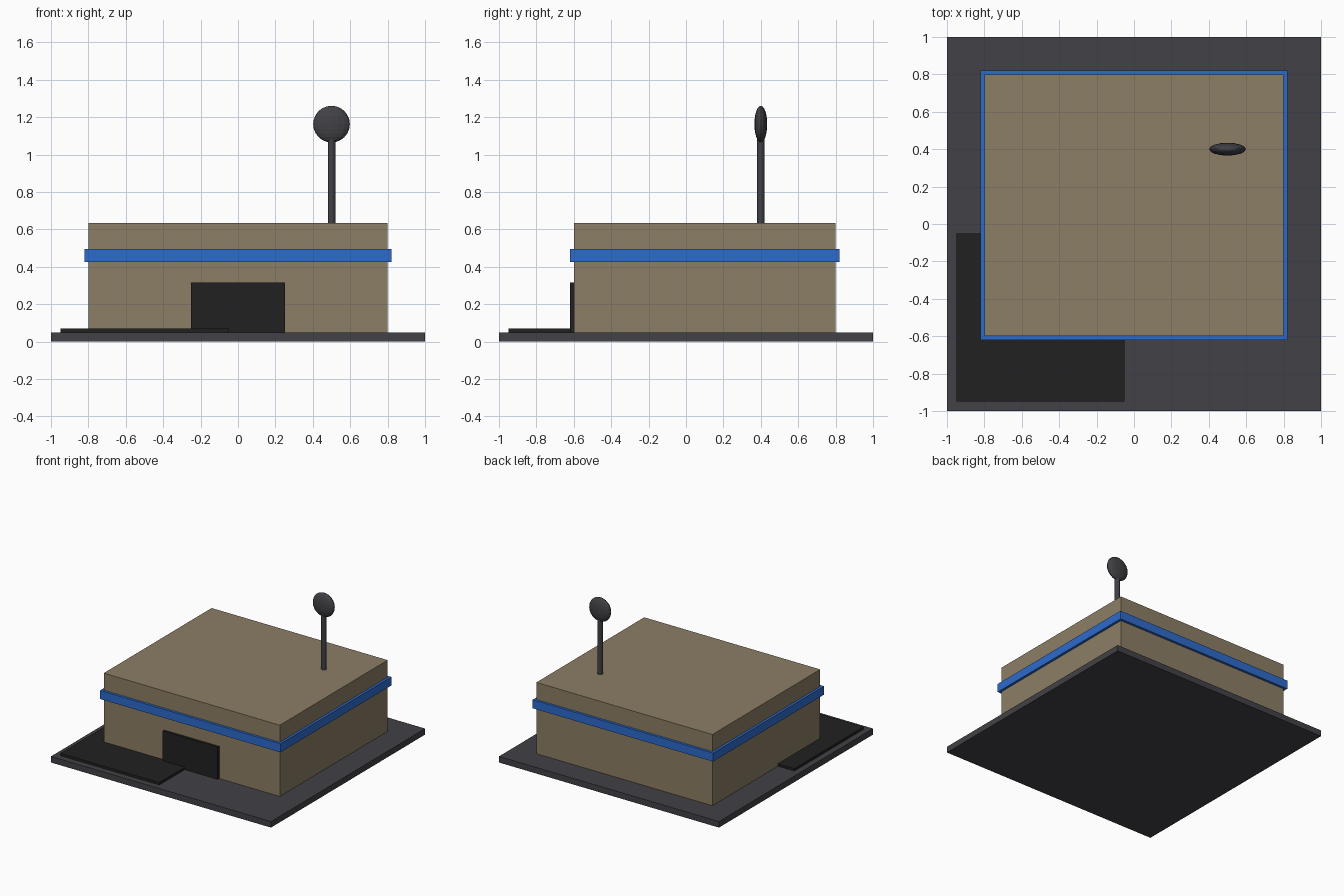
import bpy

cube = bpy.data.objects.get("Cube")
if cube:
    bpy.data.objects.remove(cube, do_unlink=True)


def material(name, color):
    mat = bpy.data.materials.new(name)
    mat.use_nodes = True
    rgba = (*color, 1)
    mat.diffuse_color = rgba
    mat.node_tree.nodes["Principled BSDF"].inputs["Base Color"].default_value = rgba
    return mat


tan = material("tan wall", (0.262, 0.209, 0.130))
blue = material("blue trim", (0.027, 0.147, 0.61))
grey = material("dark grey", (0.054, 0.053, 0.061))
black = material("near black", (0.015, 0.015, 0.015))


def finish(name, mat):
    obj = bpy.context.object
    obj.name = name
    obj.data.materials.append(mat)
    return obj


def box(name, mat, x, y, z):
    """Box from its (low, high) extents on each axis."""
    spans = (x, y, z)
    bpy.ops.mesh.primitive_cube_add(size=1, location=[(a + b) / 2 for a, b in spans])
    obj = finish(name, mat)
    obj.scale = [b - a for a, b in spans]
    return obj


# Ground slab and paved lot
box("ground_slab", grey, (-1, 1), (-1, 1), (0, 0.05))
box("paved_lot", black, (-0.95, -0.05), (-0.95, -0.05), (0.05, 0.07))

# Building, trim band and entrance
box("building", tan, (-0.8, 0.8), (-0.6, 0.8), (0.05, 0.635))
box("trim_band", blue, (-0.82, 0.82), (-0.62, 0.82), (0.425, 0.495))
box("entrance_door", black, (-0.25, 0.25), (-0.62, -0.6), (0.05, 0.315))

# Roof mast and flattened dish
bpy.ops.mesh.primitive_cylinder_add(vertices=12, radius=0.02, depth=0.5,
                                    location=(0.5, 0.4, 0.87))
finish("mast", grey)
bpy.ops.mesh.primitive_uv_sphere_add(segments=16, ring_count=12, radius=0.098,
                                     location=(0.5, 0.4, 1.163))
finish("dish", grey).scale.y = 0.35
